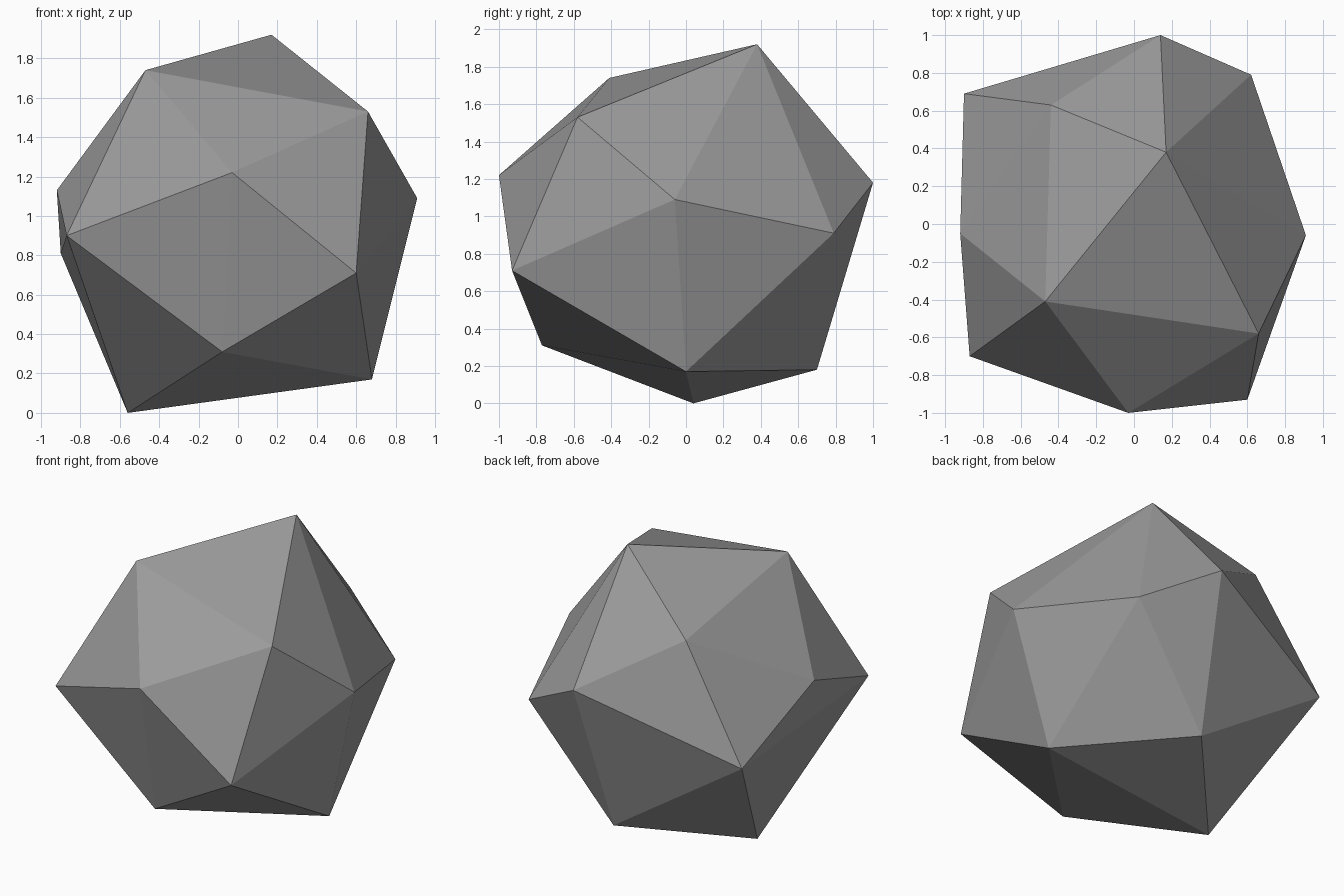
import bpy
import bmesh
from mathutils import Vector

default = bpy.data.objects.get("Cube")
if default:
    bpy.data.objects.remove(default, do_unlink=True)

# Corners of the faceted boulder, from the crown down to the foot
crown = [(-0.47, -0.41, 1.74), (0.17, 0.38, 1.92), (0.66, -0.58, 1.53), (-0.44, 0.63, 1.53)]
girdle = [(0.91, -0.06, 1.09), (-0.03, -1.0, 1.22), (-0.87, -0.70, 0.90), (0.60, -0.93, 0.71),
          (0.14, 1.0, 1.18), (0.62, 0.79, 0.91), (-0.90, 0.69, 0.81), (-0.92, -0.05, 1.13)]
foot = [(-0.08, -0.77, 0.31), (-0.56, 0.04, 0.0), (0.68, 0.0, 0.17), (0.05, 0.70, 0.18)]

# Stone colour
stone = bpy.data.materials.new("stone_grey")
stone.use_nodes = True
grey = (0.33, 0.33, 0.33, 1.0)
stone.diffuse_color = grey
shader = next(n for n in stone.node_tree.nodes if n.type == 'BSDF_PRINCIPLED')
shader.inputs["Base Color"].default_value = grey
shader.inputs["Roughness"].default_value = 0.9

# Flat-shaded boulder wrapped around the corners
bm = bmesh.new()
for corner in crown + girdle + foot:
    bm.verts.new(Vector(corner))
bmesh.ops.convex_hull(bm, input=bm.verts[:])
bmesh.ops.recalc_face_normals(bm, faces=bm.faces[:])
mesh = bpy.data.meshes.new("boulder")
bm.to_mesh(mesh)
bm.free()
mesh.materials.append(stone)
boulder = bpy.data.objects.new("boulder", mesh)
bpy.context.collection.objects.link(boulder)
